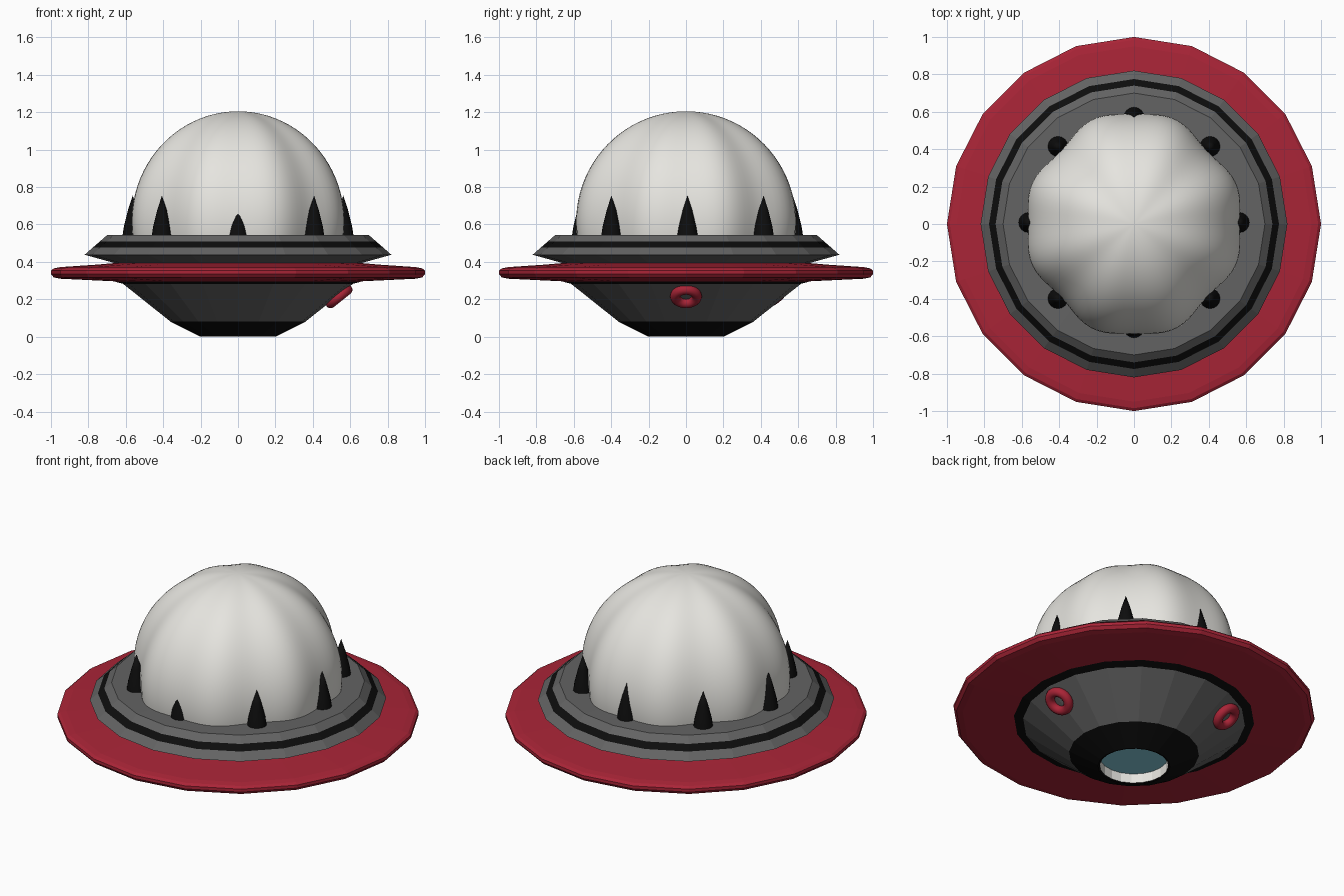
import bpy, bmesh, math
from mathutils import Vector

if "Cube" in bpy.data.objects:
    bpy.data.objects.remove(bpy.data.objects["Cube"])


def material(name, r, g, b):
    m = bpy.data.materials.new(name)
    m.diffuse_color = (r, g, b, 1)
    m.use_nodes = True
    m.node_tree.nodes["Principled BSDF"].inputs["Base Color"].default_value = m.diffuse_color
    return m


RED = material("red", 0.40, 0.018, 0.038)
GRAY = material("gray", 0.125, 0.125, 0.125)
BLACK = material("black", 0.004, 0.004, 0.004)
WHITE = material("white", 0.79, 0.78, 0.74)
TEAL = material("teal", 0.24, 0.60, 0.70)


def lathe(name, profile, bands, sides=20, smooth=False, ripple=None):
    """Spin (radius, z) points round z; bands gives the material of each strip."""
    bm = bmesh.new()
    mats = list(dict.fromkeys(bands))
    rings = []
    for r, z in profile:
        ring = []
        for i in range(sides):
            a = math.tau * i / sides
            k = ripple(a) if ripple else 1
            ring.append(bm.verts.new((r * k * math.cos(a), r * k * math.sin(a), z)))
        rings.append(ring)
    for a, b, mat in zip(rings, rings[1:], bands):
        for i in range(sides):
            j = (i + 1) % sides
            f = bm.faces.new((a[i], a[j], b[j], b[i]))
            f.material_index = mats.index(mat)
            f.smooth = smooth
    bmesh.ops.remove_doubles(bm, verts=bm.verts, dist=1e-5)
    me = bpy.data.meshes.new(name)
    bm.to_mesh(me)
    bm.free()
    for m in mats:
        me.materials.append(m)
    ob = bpy.data.objects.new(name, me)
    bpy.context.collection.objects.link(ob)
    return ob


# Lower hull with recessed lamp underneath
lathe("lower_hull",
      [(0, 0.06), (0.19, 0.06), (0.19, 0.003), (0.20, 0), (0.36, 0.08),
       (0.615, 0.283), (0.68, 0.30)],
      [TEAL, WHITE, BLACK, BLACK, GRAY, BLACK])

# Wide red rim
lathe("rim_disc",
      [(0.66, 0.296), (0.95, 0.31), (0.985, 0.317), (1.0, 0.335), (1.0, 0.353),
       (0.985, 0.365), (0.95, 0.372), (0.76, 0.385), (0.62, 0.397)],
      [RED] * 8)

# Upper collar with black stripe
lathe("collar",
      [(0.64, 0.388), (0.82, 0.438), (0.775, 0.478), (0.74, 0.508),
       (0.70, 0.543), (0.50, 0.545)],
      [GRAY, GRAY, BLACK, GRAY, GRAY])


# Lobed dome: eight bulges, with a valley at each spike
def lobes(a):
    return (0.58 - 0.015 * math.cos(8 * a) + 0.012 * math.cos(4 * a)
            - 0.01 * math.cos(2 * a)) / 0.58


angles = [math.radians(-10 + 100 * i / 24) for i in range(25)]
dome_profile = [(0.58 * math.cos(t), 0.615 + 0.59 * math.sin(t)) for t in angles[:-1]]
dome_profile.append((0, 1.205))
lathe("dome", dome_profile, [WHITE] * 24, sides=96, smooth=True, ripple=lobes)

# Spikes round the foot of the dome
for i in range(8):
    a = math.tau * i / 8
    spike = lathe(f"spike_{i + 1}",
                  [(0.056, 0.53), (0.047, 0.59), (0.026, 0.675), (0, 0.755)],
                  [BLACK] * 3, sides=16, smooth=True)
    r = 0.575 if i % 2 else 0.563
    spike.location = (r * math.cos(a), r * math.sin(a) + 0.008, 0)

# Red port rings lying on the sloping hull
for name, deg in (("port_ring_right", 0), ("port_ring_back", 121)):
    a = math.radians(deg)
    normal = Vector((0.2 * math.cos(a), 0.2 * math.sin(a), -0.25))
    bpy.ops.mesh.primitive_torus_add(
        major_radius=0.058, minor_radius=0.027, major_segments=28, minor_segments=12,
        location=(0.54 * math.cos(a), 0.54 * math.sin(a), 0.215),
        rotation=normal.to_track_quat('Z', 'Y').to_euler())
    ring = bpy.context.object
    ring.name = name
    ring.data.materials.append(RED)
    bpy.ops.object.shade_smooth()
